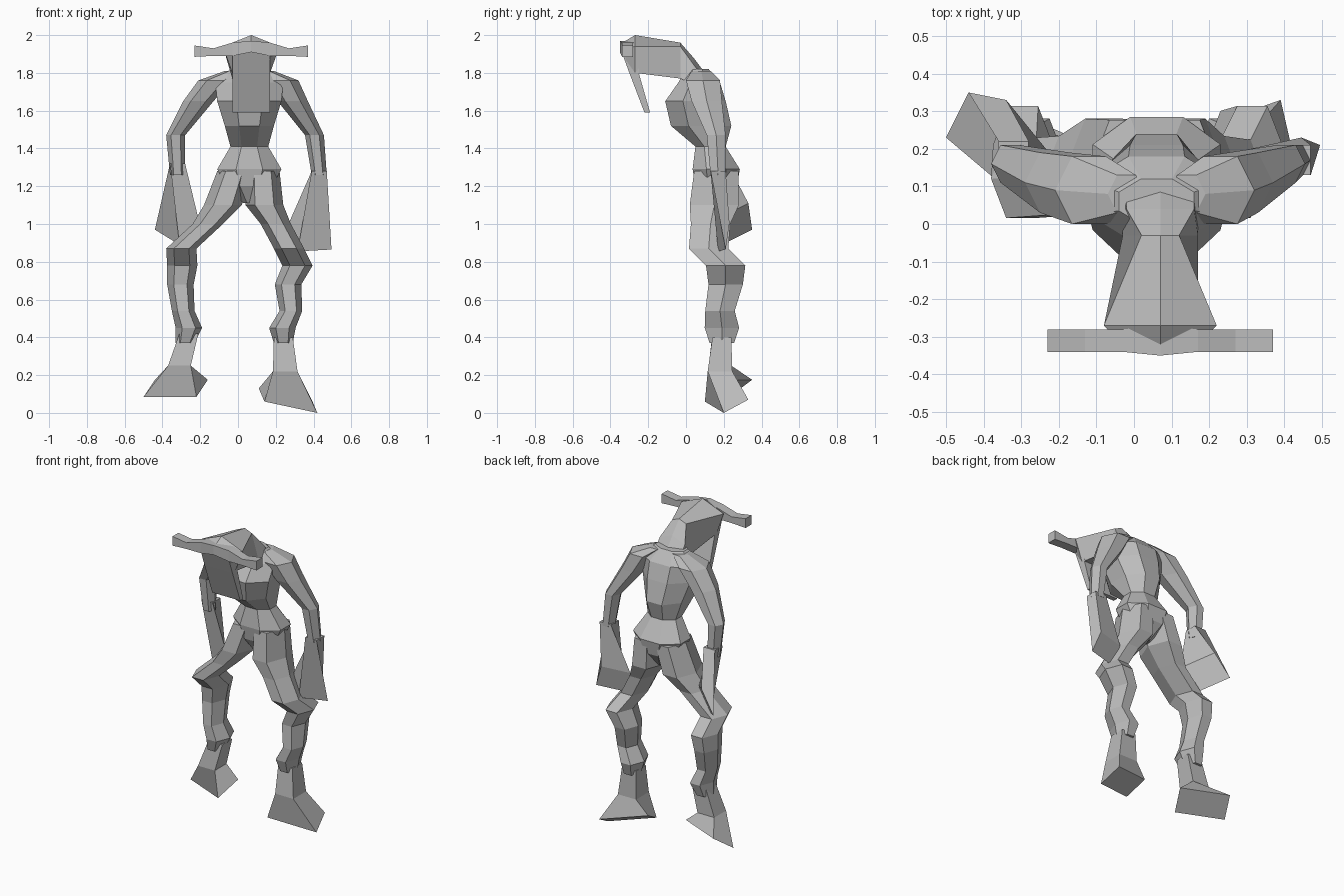
import bpy
import bmesh
import math
from mathutils import Vector

cube = bpy.data.objects.get("Cube")
if cube:
    bpy.data.objects.remove(cube, do_unlink=True)

# One plain grey for the whole figure
grey = bpy.data.materials.new("stone grey")
grey.use_nodes = True
shade = (.5, .5, .5, 1)
grey.diffuse_color = shade
grey.node_tree.nodes["Principled BSDF"].inputs["Base Color"].default_value = shade


def ring(centre, half_width, half_depth, sides):
    """Horizontal polygon fitted to the given half sizes."""
    # Hexagons point sideways, other polygons keep flat sides
    turn = 0 if sides == 6 else math.pi / sides
    angles = [turn + math.tau * i / sides for i in range(sides)]
    reach_x = max(abs(math.cos(a)) for a in angles)
    reach_y = max(abs(math.sin(a)) for a in angles)
    return [Vector(centre) + Vector((half_width * math.cos(a) / reach_x,
                                     half_depth * math.sin(a) / reach_y, 0))
            for a in angles]


def loft(name, rings):
    """Skin a row of equal-sized rings and cap both ends, flat shaded."""
    bm = bmesh.new()
    rows = [[bm.verts.new(point) for point in points] for points in rings]
    count = len(rows[0])
    for lower, upper in zip(rows, rows[1:]):
        for i in range(count):
            j = (i + 1) % count
            bm.faces.new((lower[i], lower[j], upper[j], upper[i]))
    bm.faces.new(rows[0])
    bm.faces.new(rows[-1])
    bmesh.ops.recalc_face_normals(bm, faces=bm.faces)
    mesh = bpy.data.meshes.new(name)
    bm.to_mesh(mesh)
    bm.free()
    mesh.materials.append(grey)
    bpy.context.collection.objects.link(bpy.data.objects.new(name, mesh))


def limb(name, positions_x, shape, flatness):
    """Six-sided limb: shared depth, height and thickness, its own sway in x."""
    loft(name, [ring((x, y, z), radius, radius * flatness, 6)
                for x, (y, z, radius) in zip(positions_x, shape)])


def flared_block(name, joints, centre, across, along):
    """Square joints widening to a tilted parallelogram end."""
    centre, across, along = Vector(centre), Vector(across), Vector(along)
    end = [centre + across + along, centre - across + along,
           centre - across - along, centre + across - along]
    loft(name, [ring(joint, radius, radius, 4) for *joint, radius in joints] + [end])


# Torso: pelvis, pinched waist, deep chest, sloping shoulders
torso_shape = [
    # y, z, half width, half depth
    (.15, 1.11, .03, .05),
    (.16, 1.2, .12, .11),
    (.16, 1.29, .17, .125),
    (.13, 1.41, .1, .08),
    (.08, 1.52, .13, .16),
    (.05, 1.65, .17, .16),
    (.07, 1.75, .18, .11),
    (.06, 1.82, .1, .06),
]
loft("torso", [ring((.06, y, z), width, depth, 8)
               for y, z, width, depth in torso_shape])

# Legs: hip, thigh, knee, bulging calf, ankle
leg_shape = [
    # y, z, thickness
    (.16, 1.28, .09),
    (.15, 1.1, .1),
    (.13, 1, .08),
    (.12, .87, .08),
    (.21, .78, .08),
    (.21, .68, .07),
    (.18, .54, .06),
    (.19, .45, .07),
    (.19, .37, .05),
]
limb("left_leg", (.13, .14, .2, .27, .315, .265, .28, .235, .24), leg_shape, 1.3)
limb("right_leg", (-.02, -.08, -.16, -.3, -.295, -.305, -.29, -.26, -.28), leg_shape, 1.3)

# Arms: neck side, shoulder, upper arm, elbow, wrist
arm_shape = [
    (.08, 1.81, .05),
    (.09, 1.76, .09),
    (.11, 1.65, .08),
    (.16, 1.47, .05),
    (.17, 1.26, .04),
]
limb("left_arm", (.14, .23, .29, .405, .43), arm_shape, 1)
limb("right_arm", (-.02, -.12, -.21, -.33, -.32), arm_shape, 1)

# Feet: ankles flaring into blocks with tilted soles
flared_block("left_foot", [(.24, .19, .4, .05), (.25, .18, .22, .065)],
             centre=(.265, .215, .065), across=(.14, .05, -.03), along=(-.015, .065, .035))
flared_block("right_foot", [(-.26, .19, .42, .05), (-.31, .18, .25, .06)],
             centre=(-.33, .23, .13), across=(.14, -.06, 0), along=(.03, .06, .045))

# Hands: long mitts widening towards a slanted end
flared_block("left_hand", [(.43, .17, 1.28, .04)],
             centre=(.38, .2, .93), across=(.09, .02, .005), along=(-.025, .01, .07))
flared_block("right_hand", [(-.32, .18, 1.32, .04)],
             centre=(-.325, .26, 1), across=(.05, -.01, .07), along=(-.065, .08, .04))

# Head: ridged wedge running forward from the neck
middle = .07


def head_ring(y, ridge, base, half):
    shoulder = ridge - half * .4
    jaw = .1
    outline = ((0, ridge), (half, shoulder), (jaw, base), (-jaw, base), (-half, shoulder))
    return [Vector((middle + x, y, z)) for x, z in outline]


head_shape = [
    # y, ridge height, base height, half width on top
    (.1, 1.8, 1.72, .09),
    (.04, 1.88, 1.74, .09),
    (-.03, 1.96, 1.77, .05),
    (-.27, 2, 1.8, .15),
    (-.32, 1.97, 1.87, .1),
]
loft("head", [head_ring(*section) for section in head_shape])


def box_ring(corners):
    return [Vector((middle + x, y, z)) for x, y, z in corners]


# Face plate: slanted slab hanging from the front of the head
half_plate = .1
plate_shape = [(-.34, -.25, 1.91), (-.3, -.25, 1.8), (-.22, -.19, 1.59)]
loft("face_plate", [
    box_ring([(-half_plate, front, z), (half_plate, front, z),
              (half_plate, back, z), (-half_plate, back, z)])
    for front, back, z in plate_shape])


# Brow bar: level horns meeting in a raised middle
def brow_ring(x, height, half_height, half_depth):
    y = -.31
    low, high = height - half_height, height + half_height
    return box_ring([(x, y - half_depth, low), (x, y - half_depth, high),
                     (x, y + half_depth, high), (x, y + half_depth, low)])


horn_shape = [(.3, 1.915, .03, .03), (.2, 1.91, .02, .03), (.1, 1.925, .035, .03)]
left_horn = [brow_ring(*section) for section in horn_shape]
right_horn = [brow_ring(-x, *rest) for x, *rest in horn_shape]
loft("brow_bar", left_horn + [brow_ring(0, 1.94, .03, .04)] + right_horn[::-1])
